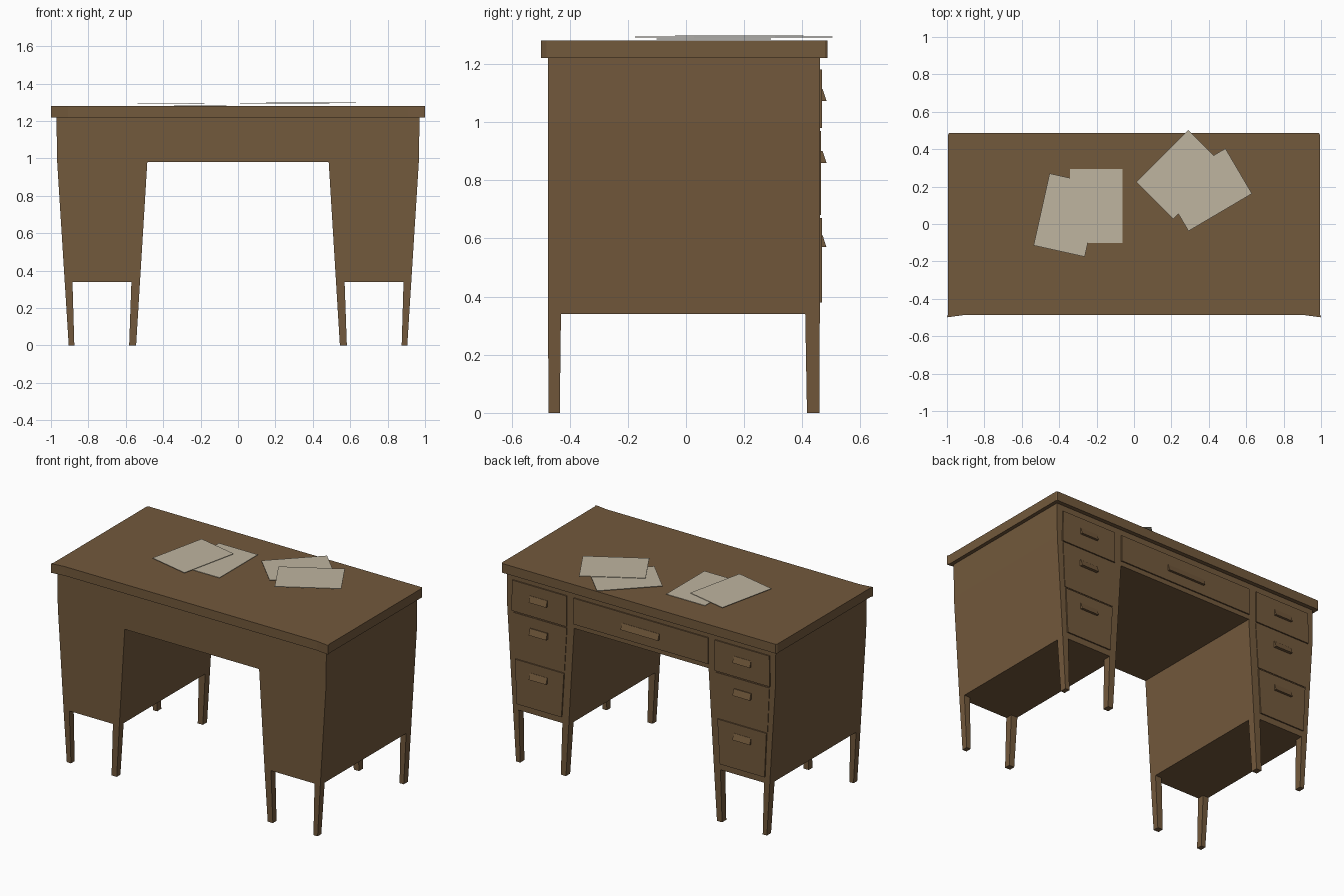
import bpy, bmesh, math
from mathutils import Matrix

if "Cube" in bpy.data.objects:
    bpy.data.objects.remove(bpy.data.objects["Cube"])


def material(name, color):
    m = bpy.data.materials.new(name)
    m.diffuse_color = color
    m.use_nodes = True
    m.node_tree.nodes["Principled BSDF"].inputs["Base Color"].default_value = m.diffuse_color
    return m


WOOD = material("wood", (0.17, 0.10, 0.045, 1))
PAPER = material("paper", (0.52, 0.46, 0.35, 1))


def loft(name, lower, upper, mat=WOOD):
    """Solid between two matching loops of 3D points."""
    bm = bmesh.new()
    a = [bm.verts.new(p) for p in lower]
    b = [bm.verts.new(p) for p in upper]
    n = len(a)
    bm.faces.new(a)
    bm.faces.new(b)
    for i in range(n):
        j = (i + 1) % n
        bm.faces.new((a[i], a[j], b[j], b[i]))
    bmesh.ops.recalc_face_normals(bm, faces=bm.faces)
    me = bpy.data.meshes.new(name)
    bm.to_mesh(me)
    bm.free()
    me.materials.append(mat)
    ob = bpy.data.objects.new(name, me)
    bpy.context.collection.objects.link(ob)
    return ob


def extrude_y(name, profile, y0, y1):
    return loft(name, [(x, y0, z) for x, z in profile], [(x, y1, z) for x, z in profile])


def rect(x0, x1, y0, y1, z):
    return [(x0, y0, z), (x1, y0, z), (x1, y1, z), (x0, y1, z)]


def outer(z):
    return 0.968 - 0.063 * max(0, 1 - z)


def inner(z):
    return 0.485 + 0.061 * max(0, 0.98 - z)


# Table top with slightly flared front corners
half = [(0.91, -0.487), (1.0, -0.499), (0.994, -0.48), (0.994, 0.478), (0.988, 0.487)]
outline = half + [(-x, y) for x, y in reversed(half)]
loft("table_top", [(x, y, 1.22) for x, y in outline], [(x, y, 1.28) for x, y in outline])

# Carcass: two tapering pedestals joined by the apron over the knee hole
Z = 0.34
side = [(inner(0.98), 0.98), (inner(Z), Z), (outer(Z), Z), (outer(1.0), 1.0), (0.97, 1.22)]
extrude_y("carcass", side + [(-x, z) for x, z in reversed(side)], -0.475, 0.46)


def handle(name, x, z, width):
    """Wedge shaped pull, widest at its lower edge."""
    prof = [(0.462, z + 0.04), (0.47, z + 0.04), (0.483, z), (0.462, z)]
    loft(name, [(x - width / 2, y, h) for y, h in prof],
         [(x + width / 2, y, h) for y, h in prof])


for s, label in ((-1, "left"), (1, "right")):
    # Tapered legs
    for y0, y1, b0, b1, end in ((-0.475, -0.43, -0.472, -0.434, "front"),
                                (0.41, 0.46, 0.416, 0.459, "back")):
        loft(f"{label}_{end}_outer_leg",
             rect(s * 0.875, s * outer(0), b0, b1, 0),
             rect(s * 0.885, s * outer(Z), y0, y1, Z))
        loft(f"{label}_{end}_inner_leg",
             rect(s * inner(0), s * 0.582, b0, b1, 0),
             rect(s * inner(Z), s * 0.57, y0, y1, Z))
    # Pedestal drawers and their pulls
    for i, (z0, z1, y, hz) in enumerate(((0.98, 1.18, 0.468, 1.073),
                                         (0.68, 0.97, 0.464, 0.86),
                                         (0.38, 0.67, 0.468, 0.57))):
        front = [(s * (inner(z0) + 0.05), z0), (s * (outer(z0) - 0.035), z0),
                 (s * (outer(z1) - 0.04), z1), (s * (inner(z1) + 0.05), z1)]
        extrude_y(f"{label}_drawer_{i + 1}", front, 0.455, y)
        handle(f"{label}_drawer_handle_{i + 1}", s * 0.735, hz, 0.125)

# Centre drawer
extrude_y("centre_drawer", [(-0.485, 1.01), (0.485, 1.01), (0.485, 1.18), (-0.485, 1.18)],
          0.455, 0.468)
handle("centre_drawer_handle", 0, 1.073, 0.27)

# Loose sheets of paper
for i, (x, y, z, deg) in enumerate(((-0.2025, 0.096, 1.284, 0), (-0.3575, 0.0475, 1.291, -12.5),
                                    (0.25, 0.265, 1.291, -45), (0.39, 0.183, 1.297, -59.5))):
    w, h = 0.14, 0.197
    sheet = loft(f"paper_sheet_{i + 1}", rect(-w, w, -h, h, 0), rect(-w, w, -h, h, 0.003), PAPER)
    sheet.data.transform(Matrix.Translation((x, y, z)) @ Matrix.Rotation(math.radians(deg), 4, 'Z'))
